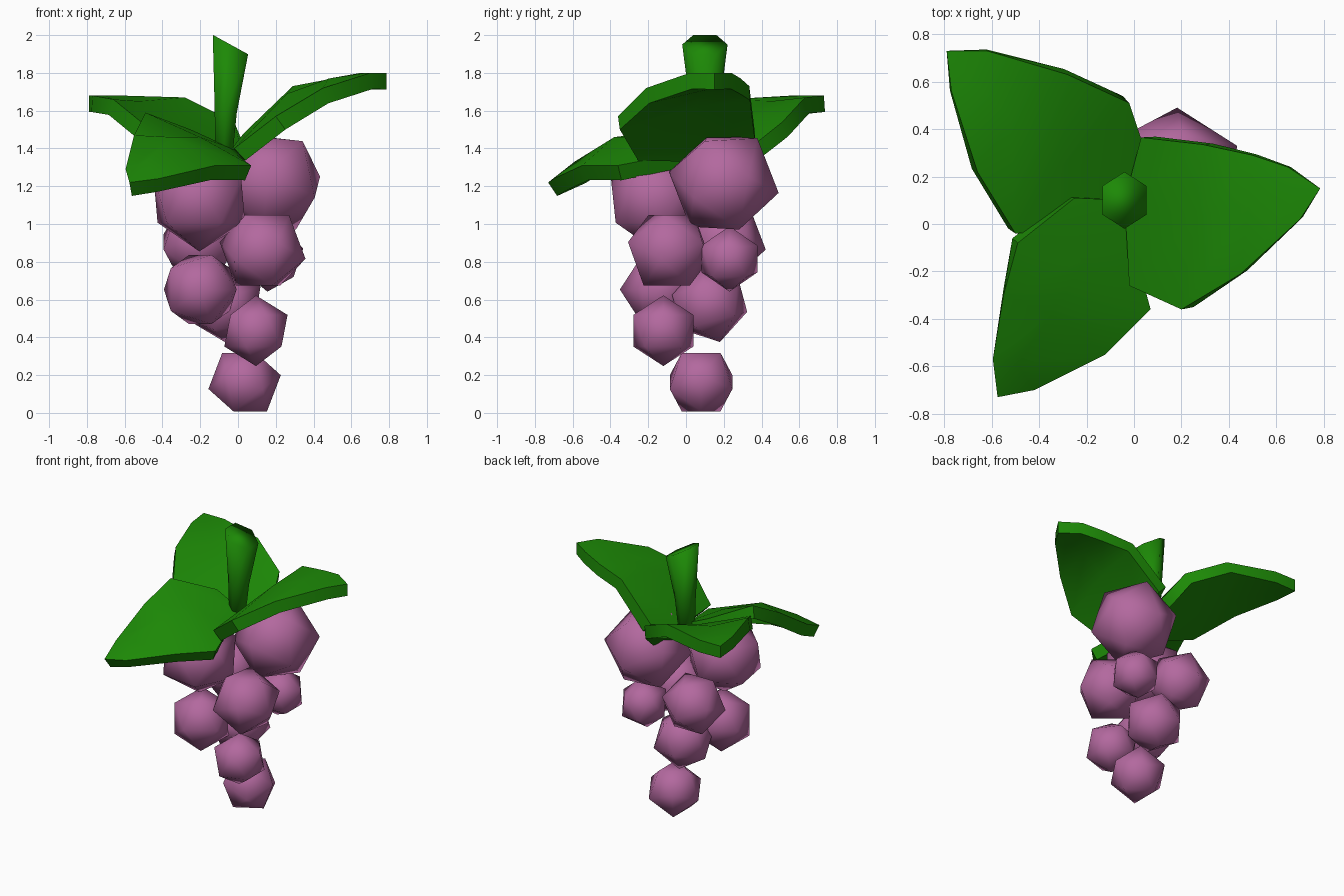
import bpy
import bmesh
from math import radians
from mathutils import Euler, Vector

default_cube = bpy.data.objects.get("Cube")
if default_cube:
    bpy.data.objects.remove(default_cube, do_unlink=True)


def make_material(name, colour):
    material = bpy.data.materials.new(name)
    material.use_nodes = True
    material.diffuse_color = (*colour, 1)
    shader = next(n for n in material.node_tree.nodes if n.type == "BSDF_PRINCIPLED")
    shader.inputs["Base Color"].default_value = (*colour, 1)
    shader.inputs["Roughness"].default_value = 0.8
    return material


purple = make_material("grape purple", (0.45, 0.14, 0.345))
green = make_material("leaf green", (0.012, 0.25, 0.002))


def make_object(name, bm, material):
    mesh = bpy.data.meshes.new(name)
    bm.to_mesh(mesh)
    bm.free()
    mesh.materials.append(material)
    obj = bpy.data.objects.new(name, mesh)
    bpy.context.collection.objects.link(obj)
    bpy.ops.object.select_all(action="DESELECT")
    obj.select_set(True)
    bpy.context.view_layer.objects.active = obj
    return obj


# Grapes: smooth-shaded icosahedra, each with its own size and turn
def make_grape(name, centre, radius, turn=(0, 0, 0)):
    bm = bmesh.new()
    bmesh.ops.create_icosphere(bm, subdivisions=1, radius=radius)
    for face in bm.faces:
        face.smooth = True
    grape = make_object(name, bm, purple)
    grape.location = centre
    grape.rotation_euler = Euler([radians(angle) for angle in turn])


FACE_UP = 37.4  # tilt that lays one triangle flat on top

make_grape("grape_top_back", (0.17, 0.2, 1.22), 0.296, (-101, -12, 0))
make_grape("grape_top_front", (-0.205, -0.155, 1.13), 0.275, (0, 0, 190))
make_grape("grape_upper_front_left", (0.13, -0.09, 0.86), 0.235, (0, FACE_UP, -10))
make_grape("grape_upper_back_left", (0.18, 0.23, 0.815), 0.175, (0, 8, 0))
make_grape("grape_upper_back_right", (-0.21, 0.21, 0.905), 0.216, (0, FACE_UP, -30))
make_grape("grape_lower_front_right", (-0.2, -0.135, 0.653), 0.215, (90, 0, 0))
make_grape("grape_lower_back", (-0.07, 0.125, 0.58), 0.212, (15, 0, 0))
make_grape("grape_low_front", (0.095, -0.12, 0.435), 0.187)
make_grape("grape_bottom", (0.035, 0.08, 0.163), 0.195, (0, FACE_UP, 60))


# Stem: flared hexagonal stalk whose cut end slopes down to the left
def make_stem():
    bm = bmesh.new()
    rings = []
    for x, z, radius, slope in ((-0.078, 1.3, 0.055, 0),
                                (-0.065, 1.6, 0.075, 0.2),
                                (-0.04, 1.95, 0.12, 0.55)):
        ring = []
        for corner in range(6):
            arm = Vector((0, radius, 0))
            arm.rotate(Euler((0, 0, radians(60 * corner))))
            arm.x *= 0.9
            point = Vector((x, 0.1, z)) + arm
            point.z -= arm.x * slope
            ring.append(bm.verts.new(point))
        rings.append(ring)
    for low, high in zip(rings, rings[1:]):
        for i in range(6):
            j = (i + 1) % 6
            bm.faces.new((low[i], low[j], high[j], high[i]))
    bm.faces.new(rings[0])
    bm.faces.new(rings[-1])
    bmesh.ops.recalc_face_normals(bm, faces=bm.faces)
    for face in bm.faces:
        face.smooth = True
    make_object("stem", bm, green)


# Leaves: two rims and a midrib running from base to a shared tip, then thickened
def make_leaf(name, first_rim, midrib, second_rim, tip):
    bm = bmesh.new()
    lines = [[bm.verts.new(point) for point in line]
             for line in (first_rim, midrib, second_rim)]
    tip_vert = bm.verts.new(tip)
    for side, other in zip(lines, lines[1:]):
        for i in range(len(side) - 1):
            bm.faces.new((side[i], side[i + 1], other[i + 1], other[i]))
        bm.faces.new((side[-1], tip_vert, other[-1]))
    bmesh.ops.recalc_face_normals(bm, faces=bm.faces)
    if sum(face.normal.z for face in bm.faces) < 0:
        bmesh.ops.reverse_faces(bm, faces=bm.faces)
    leaf = make_object(name, bm, green)
    thickness = leaf.modifiers.new("thickness", "SOLIDIFY")
    thickness.thickness = 0.087
    thickness.offset = -1
    bpy.ops.object.modifier_apply(modifier=thickness.name)
    bpy.ops.object.shade_smooth_by_angle(angle=radians(45))


make_stem()
make_leaf("leaf_left",
          [(-0.02, -0.26, 1.4), (0.2, -0.36, 1.57), (0.45, -0.21, 1.72), (0.7, 0.02, 1.8)],
          [(-0.04, 0.1, 1.39), (0.26, 0.03, 1.69), (0.48, 0.08, 1.77), (0.68, 0.12, 1.8)],
          [(0.03, 0.365, 1.48), (0.29, 0.335, 1.73), (0.5, 0.29, 1.77), (0.65, 0.24, 1.8)],
          (0.785, 0.15, 1.8))
make_leaf("leaf_back_right",
          [(-0.2, -0.02, 1.4), (-0.5, -0.04, 1.53), (-0.66, 0.22, 1.66), (-0.77, 0.56, 1.68)],
          [(0.02, 0.15, 1.38), (-0.3, 0.25, 1.53), (-0.52, 0.45, 1.65), (-0.7, 0.62, 1.68)],
          [(0.03, 0.36, 1.42), (-0.02, 0.51, 1.54), (-0.28, 0.63, 1.67), (-0.62, 0.73, 1.68)],
          (-0.79, 0.73, 1.68))
make_leaf("leaf_front_right",
          [(0, -0.1, 1.36), (0.07, -0.36, 1.31), (-0.12, -0.55, 1.31), (-0.42, -0.7, 1.24)],
          [(-0.03, 0.1, 1.4), (-0.2, -0.15, 1.46), (-0.35, -0.38, 1.46), (-0.49, -0.59, 1.33)],
          [(-0.25, 0.11, 1.5), (-0.49, -0.08, 1.59), (-0.55, -0.3, 1.47), (-0.595, -0.57, 1.29)],
          (-0.575, -0.73, 1.22))
